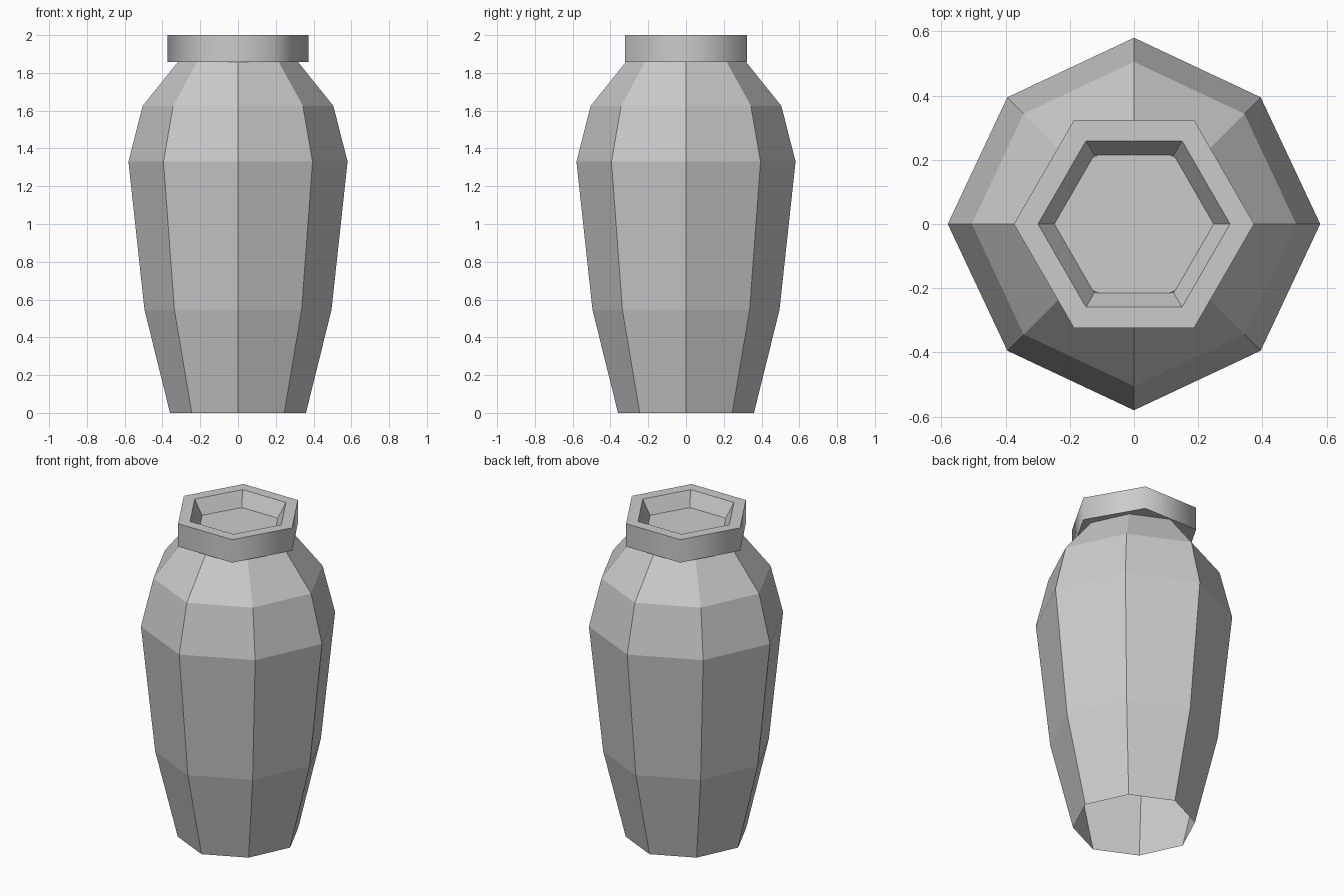
import bpy
import bmesh
from math import cos, sin, tau

cube = bpy.data.objects.get("Cube")
if cube:
    bpy.data.objects.remove(cube, do_unlink=True)

GREY = (0.6, 0.6, 0.6, 1.0)
stone = bpy.data.materials.new("plain grey")
stone.use_nodes = True
stone.diffuse_color = GREY
stone.node_tree.nodes["Principled BSDF"].inputs["Base Color"].default_value = GREY


def lathe(name, profile, sides, odd_scale=1.0, closed=False, cap_top=False, smooth_band=None):
    """Sweep (radius, height) points round z; odd corners may be pulled in."""
    bm = bmesh.new()
    rings = []
    for r, z in profile:
        ring = []
        for i in range(sides):
            a = tau * i / sides
            k = r * (odd_scale if i % 2 else 1.0)
            ring.append(bm.verts.new((k * cos(a), k * sin(a), z)))
        rings.append(ring)
    count = len(rings) if closed else len(rings) - 1
    for b in range(count):
        low, high = rings[b], rings[(b + 1) % len(rings)]
        for i in range(sides):
            j = (i + 1) % sides
            face = bm.faces.new((low[i], low[j], high[j], high[i]))
            face.smooth = b == smooth_band
    if cap_top:
        bm.faces.new(rings[-1])
    mesh = bpy.data.meshes.new(name)
    bm.to_mesh(mesh)
    bm.free()
    mesh.materials.append(stone)
    obj = bpy.data.objects.new(name, mesh)
    bpy.context.collection.objects.link(obj)
    return obj


# Eight-sided body, open underneath, closed by a flat plug inside the neck
lathe("vase_body",
      [(0.36, 0), (0.495, 0.545), (0.58, 1.33), (0.505, 1.625), (0.32, 1.855), (0.267, 1.912)],
      sides=8, odd_scale=0.962, cap_top=True)

# Six-sided collar with a tapering mouth; only its outer wall is smooth
lathe("neck_collar",
      [(0.374, 1.857), (0.374, 2.0), (0.299, 2.0), (0.247, 1.91), (0.24, 1.857)],
      sides=6, closed=True, smooth_band=0)
